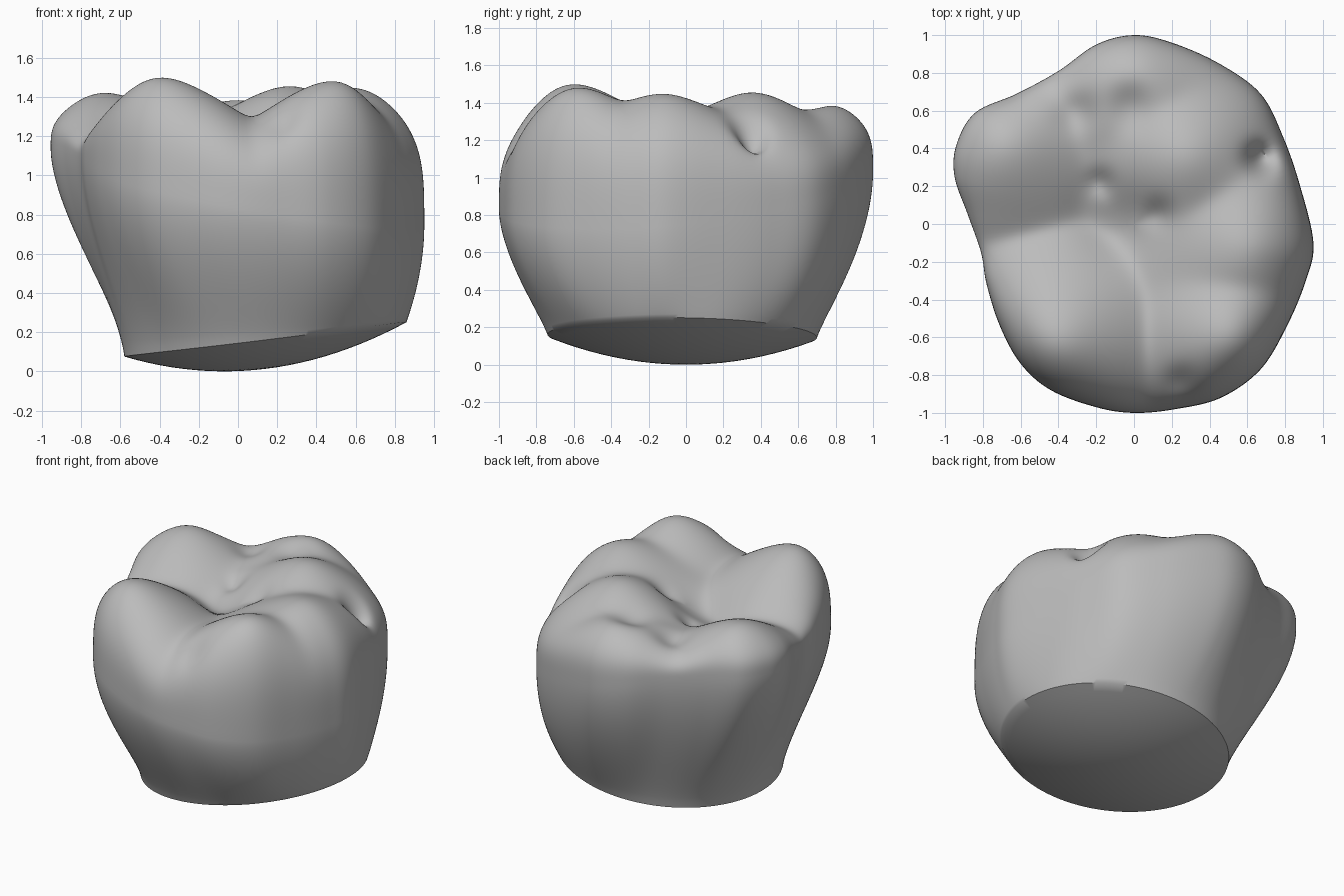
import bpy, bmesh, math
from mathutils import Vector

if "Cube" in bpy.data.objects:
    bpy.data.objects.remove(bpy.data.objects["Cube"])

# Widest outline of the crown, counter-clockwise from the right-hand side
OUTLINE = [(.95, -.1), (.88, .2), (.79, .46), (.67, .69), (.45, .85), (.2, .96),
           (0, 1), (-.2, .95), (-.4, .81), (-.62, .69), (-.84, .59), (-.94, .42),
           (-.95, .25), (-.88, .05), (-.81, -.15), (-.78, -.32), (-.71, -.54),
           (-.6, -.74), (-.44, -.88), (-.2, -.97), (0, -1), (.22, -.98),
           (.46, -.92), (.67, -.77), (.81, -.54), (.91, -.3)]
# Cusps: x, y, peak height, slope
CUSPS = [(-.44, -.66, 1.55, .69), (.55, -.64, 1.55, .75), (.62, -.14, 1.47, .5),
         (.27, .36, 1.46, .6), (0, .8, 1.43, .5), (-.72, .42, 1.45, .62)]
# Pits: x, y, depth, radius
PITS = [(.68, .35, .13, .08), (-.18, .22, .04, .07), (-.08, .02, .07, .2),
        (.12, .05, .04, .08), (-.02, .63, .05, .12), (-.3, .6, .04, .1),
        (.24, -.84, .04, .08)]
STEPS = 8      # subdivisions of each outline span
WALL = 26      # rings up the side
CROWN = 64     # rings over the chewing surface


def spline(points, steps):
    """Closed Catmull-Rom curve."""
    pts = [Vector(p) for p in points]
    n = len(pts)
    out = []
    for i in range(n):
        a, b, c, d = (pts[(i + k) % n] for k in (-1, 0, 1, 2))
        for s in range(steps):
            t = s / steps
            out.append((b * 2 + (c - a) * t + (a * 2 - b * 5 + c * 4 - d) * t ** 2
                        + (b * 3 - a - c * 3 + d) * t ** 3) / 2)
    return out


def chewing_height(x, y):
    """Blended maximum of rounded cones, with small pits taken out."""
    total = 0
    for cx, cy, peak, slope in CUSPS:
        d2 = (x - cx) ** 2 + (y - cy) ** 2
        total += math.exp(36 * (peak - slope * (math.sqrt(d2 + .03) - .17)))
    z = math.log(total) / 36
    for px, py, depth, radius in PITS:
        z -= depth * math.exp(-((x - px) ** 2 + (y - py) ** 2) / radius ** 2)
    return z


def base_height(x, y):
    return .29 * (x + .07) ** 2 + .27 * y ** 2


outline = spline(OUTLINE, STEPS)
bm = bmesh.new()
rings = []


def add_ring(coords):
    rings.append([bm.verts.new(c) for c in coords])


# Shallow domed underside
base_mid = Vector((.14, -.02))
base_rim = [base_mid + p.normalized() * .72 for p in outline]
for k in range(1, 13):
    pts = [base_mid.lerp(p, k / 12) for p in base_rim]
    add_ring([(p.x, p.y, base_height(p.x, p.y)) for p in pts])

# Bulging wall from the cut neck up to the widest line
waist = []
for p in outline:
    d = p.normalized()
    waist.append(.93 - .18 * d.x + .1 * d.y)
for k in range(1, WALL + 1):
    s = k / WALL
    ring = []
    for low, p, zw in zip(base_rim, outline, waist):
        d = p.normalized()
        rise = s ** (1.13 - .2 * d.x)
        power = 1.75 + .1 * d.x + .1 * d.y + .5 * max(0, d.x * d.y)
        q = low.lerp(p, 1 - (1 - rise) ** power)
        z0 = base_height(low.x, low.y)
        ring.append((q.x, q.y, z0 + (zw - z0) * s))
    add_ring(ring)

# Rounded shoulder and chewing surface
for k in range(1, CROWN):
    t = 1 - (k / CROWN) ** 2.6
    roll = (1 - t ** 5) ** .27
    ring = []
    for p, zw in zip(outline, waist):
        q = p * t
        ring.append((q.x, q.y, zw + (chewing_height(q.x, q.y) - zw) * roll))
    add_ring(ring)

# Skin between the rings and close both ends
count = len(outline)
for a, b in zip(rings, rings[1:]):
    for i in range(count):
        j = (i + 1) % count
        bm.faces.new((a[i], a[j], b[j], b[i]))
bottom = bm.verts.new((base_mid.x, base_mid.y, base_height(*base_mid)))
top = bm.verts.new((0, 0, chewing_height(0, 0)))
for i in range(count):
    j = (i + 1) % count
    bm.faces.new((bottom, rings[0][j], rings[0][i]))
    bm.faces.new((top, rings[-1][i], rings[-1][j]))
bmesh.ops.recalc_face_normals(bm, faces=bm.faces)

mesh = bpy.data.meshes.new("tooth_crown")
bm.to_mesh(mesh)
bm.free()
crown = bpy.data.objects.new("tooth_crown", mesh)
bpy.context.collection.objects.link(crown)

# Plain grey
grey = bpy.data.materials.new("plain_grey")
grey.use_nodes = True
colour = (.5, .5, .5, 1)
grey.diffuse_color = colour
grey.node_tree.nodes["Principled BSDF"].inputs["Base Color"].default_value = colour
mesh.materials.append(grey)

bpy.ops.object.select_all(action="DESELECT")
crown.select_set(True)
bpy.context.view_layer.objects.active = crown
bpy.ops.object.shade_smooth_by_angle(angle=math.radians(40))
